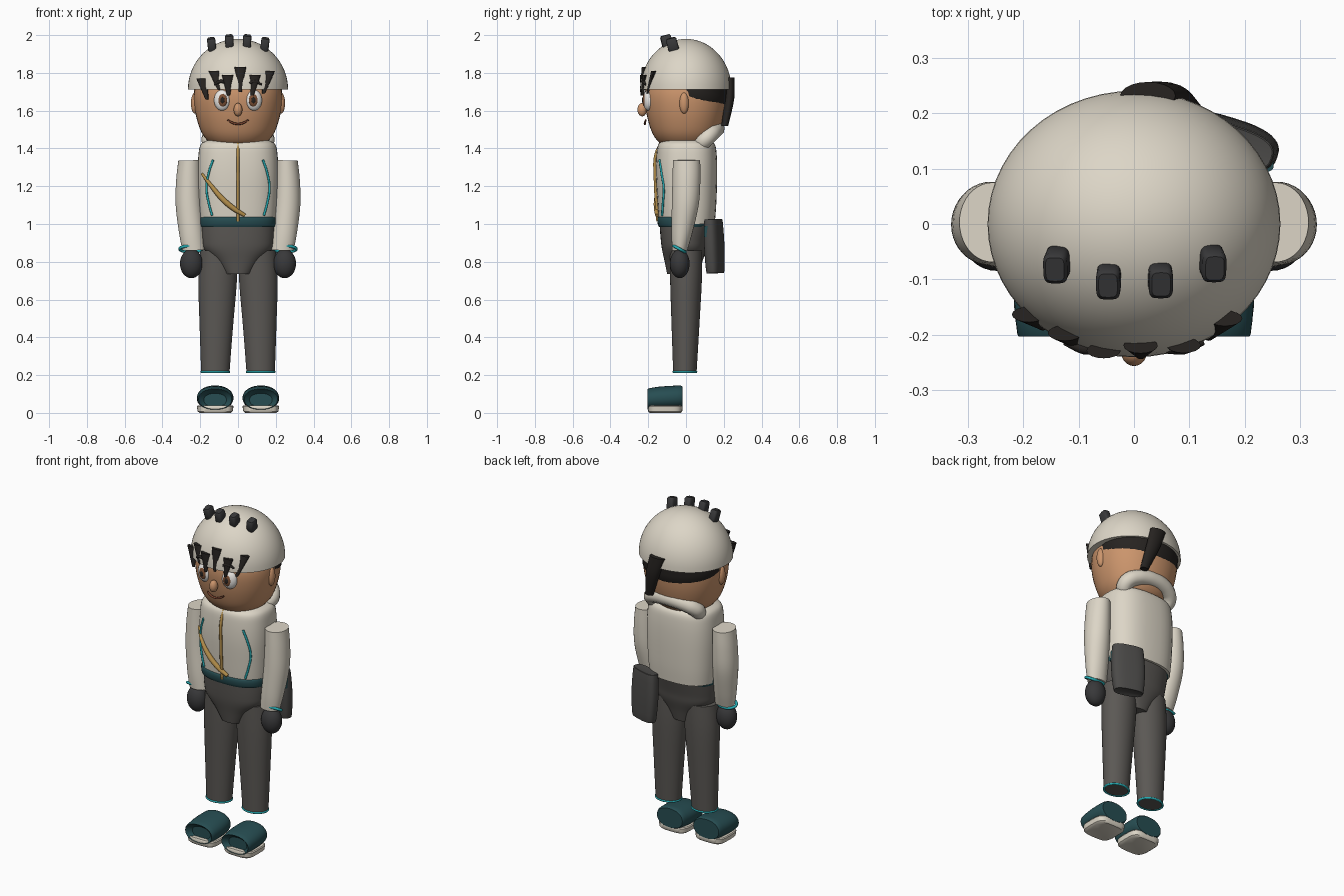
import bpy, bmesh, math
from mathutils import Vector, Matrix, Euler

if "Cube" in bpy.data.objects:
    bpy.data.objects.remove(bpy.data.objects["Cube"])

COL = dict(cream=(.72, .67, .57), skin=(.60, .30, .15), trouser=(.105, .098, .09),
           glove=(.04, .04, .042), teal=(.02, .075, .085), cyan=(.02, .42, .46),
           gold=(.45, .27, .07), hair=(.02, .017, .015), white=(.85, .83, .8),
           brown=(.2, .08, .035), pouch=(.07, .068, .065), lip=(.2, .06, .03))
MATS = {}


def finish(ob, col, angle=40):
    if col not in MATS:
        MATS[col] = bpy.data.materials.new(col)
        MATS[col].diffuse_color = (*COL[col], 1)
    ob.data.materials.append(MATS[col])
    bpy.context.collection.objects.link(ob)
    bpy.ops.object.select_all(action='DESELECT')
    ob.select_set(True)
    bpy.context.view_layer.objects.active = ob
    bpy.ops.object.shade_smooth_by_angle(angle=math.radians(angle))
    return ob


def from_bm(name, bm, col):
    bmesh.ops.recalc_face_normals(bm, faces=bm.faces)
    me = bpy.data.meshes.new(name)
    bm.to_mesh(me)
    bm.free()
    return finish(bpy.data.objects.new(name, me), col)


def catmull(secs, steps):
    out = []
    for i in range(len(secs) - 1):
        p = [secs[max(0, i - 1)], secs[i], secs[i + 1], secs[min(len(secs) - 1, i + 2)]]
        for k in range(steps):
            t = k / steps
            out.append([.5 * (2 * b + (c - a) * t + (2 * a - 5 * b + 4 * c - d) * t * t
                              + (3 * b - a - 3 * c + d) * t ** 3) for a, b, c, d in zip(*p)])
    return out + [secs[-1]]


# sections: (cx, cy, cz, r1, r2), stacked along z or y; n = superellipse power
def loft(name, secs, col, n=2.0, axis='z', steps=5, seg=40, rot=None):
    bm = bmesh.new()
    rings = []
    for cx, cy, cz, a, b in catmull(secs, steps):
        ring = []
        for k in range(seg):
            t = 2 * math.pi * k / seg
            u = a * math.copysign(abs(math.cos(t)) ** (2 / n), math.cos(t))
            v = b * math.copysign(abs(math.sin(t)) ** (2 / n), math.sin(t))
            ring.append(bm.verts.new((cx + u, cy + v, cz) if axis == 'z' else (cx + u, cy, cz + v)))
        rings.append(ring)
    for r, s in zip(rings, rings[1:]):
        for k in range(seg):
            bm.faces.new((r[k], r[(k + 1) % seg], s[(k + 1) % seg], s[k]))
    bm.faces.new(rings[0])
    bm.faces.new(rings[-1])
    if rot:
        c = Vector(rot[0])
        bmesh.ops.rotate(bm, cent=c, matrix=Euler(rot[1]).to_matrix(), verts=bm.verts)
    return from_bm(name, bm, col)


def ball(name, loc, r, col, rot=(0, 0, 0)):
    bm = bmesh.new()
    bmesh.ops.create_uvsphere(bm, u_segments=28, v_segments=16, radius=1)
    bm.transform(Matrix.LocRotScale(Vector(loc), Euler(rot), Vector(r)))
    return from_bm(name, bm, col)


def tube(name, pts, radii, col, cyclic=False):
    cu = bpy.data.curves.new(name, 'CURVE')
    cu.dimensions = '3D'
    cu.bevel_depth = 1
    cu.bevel_resolution = 3
    cu.use_fill_caps = True
    cu.resolution_u = 8
    sp = cu.splines.new('BEZIER')
    sp.bezier_points.add(len(pts) - 1)
    for i, (bp, p) in enumerate(zip(sp.bezier_points, pts)):
        bp.co = p
        bp.handle_left_type = bp.handle_right_type = 'AUTO'
        bp.radius = radii[i] if isinstance(radii, (list, tuple)) else radii
    sp.use_cyclic_u = cyclic
    tmp = bpy.data.objects.new("tmp", cu)
    me = bpy.data.meshes.new_from_object(tmp)
    me.name = name
    bpy.data.objects.remove(tmp)
    return finish(bpy.data.objects.new(name, me), col)


def oval(cx, cy, cz, rx, ry, tilt=0.0, n=16):
    return [(cx + rx * math.cos(2 * math.pi * k / n), cy + ry * math.sin(2 * math.pi * k / n) * math.cos(tilt),
             cz + ry * math.sin(2 * math.pi * k / n) * math.sin(tilt)) for k in range(n)]


# head and nose
loft("head", [(0, 0, 1.41, .09, .085), (0, 0, 1.417, .125, .118), (0, 0, 1.445, .165, .155),
              (0, 0, 1.5, .2, .186), (0, 0, 1.6, .228, .212), (0, 0, 1.7, .232, .217),
              (0, 0, 1.8, .2, .185)], 'skin', n=2.15)
ball("nose", (0, -.232, 1.605), (.023, .025, .035), 'skin')
tube("mouth", [(-.055, -.213, 1.552), (-.03, -.217, 1.536), (0, -.218, 1.53),
               (.03, -.217, 1.536), (.055, -.213, 1.552)], [.004, .006, .006, .006, .004], 'lip')
for s, side in ((1, "left"), (-1, "right")):
    ball(side + "_ear", (s * .228, -.01, 1.64), (.021, .025, .056), 'skin')
    ball(side + "_eye", (s * .085, -.2, 1.655), (.043, .026, .055), 'white', (0, 0, s * .25))
    ball(side + "_iris", (s * .082, -.219, 1.655), (.025, .011, .034), 'brown', (0, 0, s * .2))
    ball(side + "_pupil", (s * .082, -.227, 1.655), (.012, .006, .017), 'hair', (0, 0, s * .2))
    tube(side + "_brow", [(s * .06, -.228, 1.745), (s * .09, -.226, 1.755), (s * .125, -.215, 1.738)],
         [.007, .01, .005], 'hair')

# helmet dome
dome = [(0, 0, 1.712 + .268 * math.sin(a), max(.265 * math.cos(a), .004), max(.241 * math.cos(a), .004))
        for a in [math.pi / 2 * k / 16 for k in range(17)]]
loft("helmet", [(0, 0, 1.712, .24, .22)] + dome, 'cream', steps=1, seg=56)


def dome_y(x, z):
    return -.241 * math.sqrt(max(.02, 1 - (x / .265) ** 2 - ((z - 1.712) / .268) ** 2))


# helmet vent studs
for i, (x, y, z) in enumerate([(-.14, -.075, 1.955), (-.046, -.104, 1.97), (.048, -.102, 1.97), (.143, -.073, 1.955)]):
    loft(f"vent_stud_{i}", [(x, y, z - .035, .02, .027), (x, y, z - .03, .022, .029),
                            (x, y, z + .022, .022, .028), (x, y, z + .03, .017, .022)], 'glove', n=4,
         steps=1, seg=24, rot=((x, y, z), (.25, x * .8, 0)))

# fringe spikes
for i, (x0, z0, x1, z1) in enumerate([(-.19, 1.77, -.165, 1.66), (-.125, 1.81, -.1, 1.71), (-.055, 1.79, -.05, 1.68),
                                      (.012, 1.83, .012, 1.70), (.09, 1.79, .075, 1.68), (.165, 1.81, .135, 1.69)]):
    loft(f"fringe_spike_{i}", [(x0, dome_y(x0, z0) - .004, z0, .031, .014),
                               (x1, dome_y(x1, max(z1, 1.712)) + .002, z1, .008, .006)],
         'hair', steps=4, seg=16)

# back hair and hanging lock
loft("back_hair", [(0, .03, 1.668, .225, .19), (0, .03, 1.675, .234, .198), (0, .03, 1.75, .23, .19)], 'hair',
     steps=2, rot=((0, .03, 1.69), (-.2, 0, 0)))
loft("back_lock", [(.025, .232, 1.775, .05, .025), (.06, .23, 1.66, .042, .025), (.1, .205, 1.52, .025, .018)],
     'hair', seg=20)

# hood roll behind the neck
tube("hood", oval(0, .105, 1.45, .15, .08, math.radians(45)), .044, 'cream', True)

# torso
TORSO = [(0, .005, 1.0, .2, .147), (0, .005, 1.1, .208, .155), (0, .003, 1.25, .214, .162),
         (0, .003, 1.36, .21, .16), (0, .003, 1.42, .198, .15), (0, .003, 1.443, .165, .12)]
loft("jacket", TORSO, 'cream', n=2.6)


def chest(x, z, out=.003):
    lo = [s for s in TORSO if s[2] <= z][-1]
    hi = [s for s in TORSO if s[2] >= z][0]
    t = 0 if hi is lo else (z - lo[2]) / (hi[2] - lo[2])
    rx, ry = lo[3] + t * (hi[3] - lo[3]), lo[4] + t * (hi[4] - lo[4])
    return (x, .003 - out - ry * max(0, 1 - (abs(x) / rx) ** 2.6) ** (1 / 2.6), z)


loft("waistband", [(0, -.008, .985, .199, .135), (0, -.008, 1.0, .203, .142), (0, -.008, 1.03, .203, .144),
                   (0, -.008, 1.037, .198, .138)], 'teal', n=2.5, steps=2)
tube("zip", [chest(0, z, .004) for z in (1.015, 1.1, 1.25, 1.36, 1.435)], .0085, 'gold')
tube("chest_strap", [chest(x, z, .006) for x, z in ((-.19, 1.265), (-.14, 1.2), (-.08, 1.13), (-.02, 1.08), (.037, 1.045))],
     [.007, .011, .015, .014, .01], 'gold')

# hips
loft("hips", [(0, -.015, .735, .075, .085), (0, -.013, .8, .12, .1), (0, -.01, .865, .18, .117),
              (0, -.008, .92, .193, .126), (0, 0, 1.0, .198, .14)], 'trouser', n=2.3)

for s, side in ((1, "left"), (-1, "right")):
    # jacket piping
    tube(side + "_piping", [chest(s * x, z) for x, z in ((.132, 1.34), (.155, 1.27), (.167, 1.19), (.155, 1.11), (.137, 1.045))],
         .006, 'cyan')
    # arm, cuff, glove
    loft(side + "_sleeve", [(s * .25, -.033, .86, .058, .04), (s * .258, -.022, .95, .065, .055),
                            (s * .267, -.004, 1.1, .07, .071), (s * .264, .002, 1.23, .067, .074),
                            (s * .256, .003, 1.337, .06, .072)], 'cream',
         rot=((s * .256, 0, 1.337), (0, s * .03, 0)))
    tube(side + "_cuff", oval(s * .248, -.035, .868, .06, .034, -.5), .008, 'cyan', True)
    ball(side + "_glove", (s * .247, -.033, .79), (.06, .052, .077), 'glove')
    # leg and hem
    loft(side + "_leg", [(s * .12, -.006, .215, .075, .062), (s * .115, -.003, .45, .088, .073),
                         (s * .108, 0, .7, .102, .084), (s * .103, 0, .86, .098, .086)], 'trouser')
    tube(side + "_hem", oval(s * .12, -.006, .217, .073, .06), .006, 'cyan', True)
    # shoe upper with hollow front face, and sole
    loft(side + "_shoe", [(s * .121, -.175, .068, .06, .035), (s * .121, -.197, .072, .083, .05),
                          (s * .121, -.2, .073, .09, .056), (s * .121, -.14, .077, .096, .062),
                          (s * .121, -.08, .08, .096, .063), (s * .121, -.03, .083, .09, .062),
                          (s * .121, -.018, .083, .084, .056)], 'teal', axis='y', n=2.2, steps=2)
    loft(side + "_sole", [(s * .121, -.11, 0, .082, .083), (s * .121, -.11, .008, .093, .09),
                          (s * .121, -.11, .034, .097, .092), (s * .121, -.11, .04, .093, .088)], 'cream',
         n=4, steps=1)

# hip pouch and its strap tab
C = (.168, .15, .88)
spin = (C, (.04, 0, -.3))
loft("hip_pouch", [(C[0], C[1], .742, .078, .03), (C[0], C[1], .752, .086, .038), (C[0], C[1], .88, .096, .042),
                   (C[0], C[1], 1.01, .09, .038), (C[0], C[1], 1.025, .084, .032)], 'pouch', n=2.8, steps=3, rot=spin)
loft("pouch_tab", [(.225, .112, .93, .028, .018), (.225, .112, .99, .028, .018)], 'teal', n=4, steps=1, seg=24)

for m in bpy.data.materials:
    if m.users and not m.is_grease_pencil:
        m.use_nodes = True
        m.node_tree.nodes["Principled BSDF"].inputs["Base Color"].default_value = m.diffuse_color
